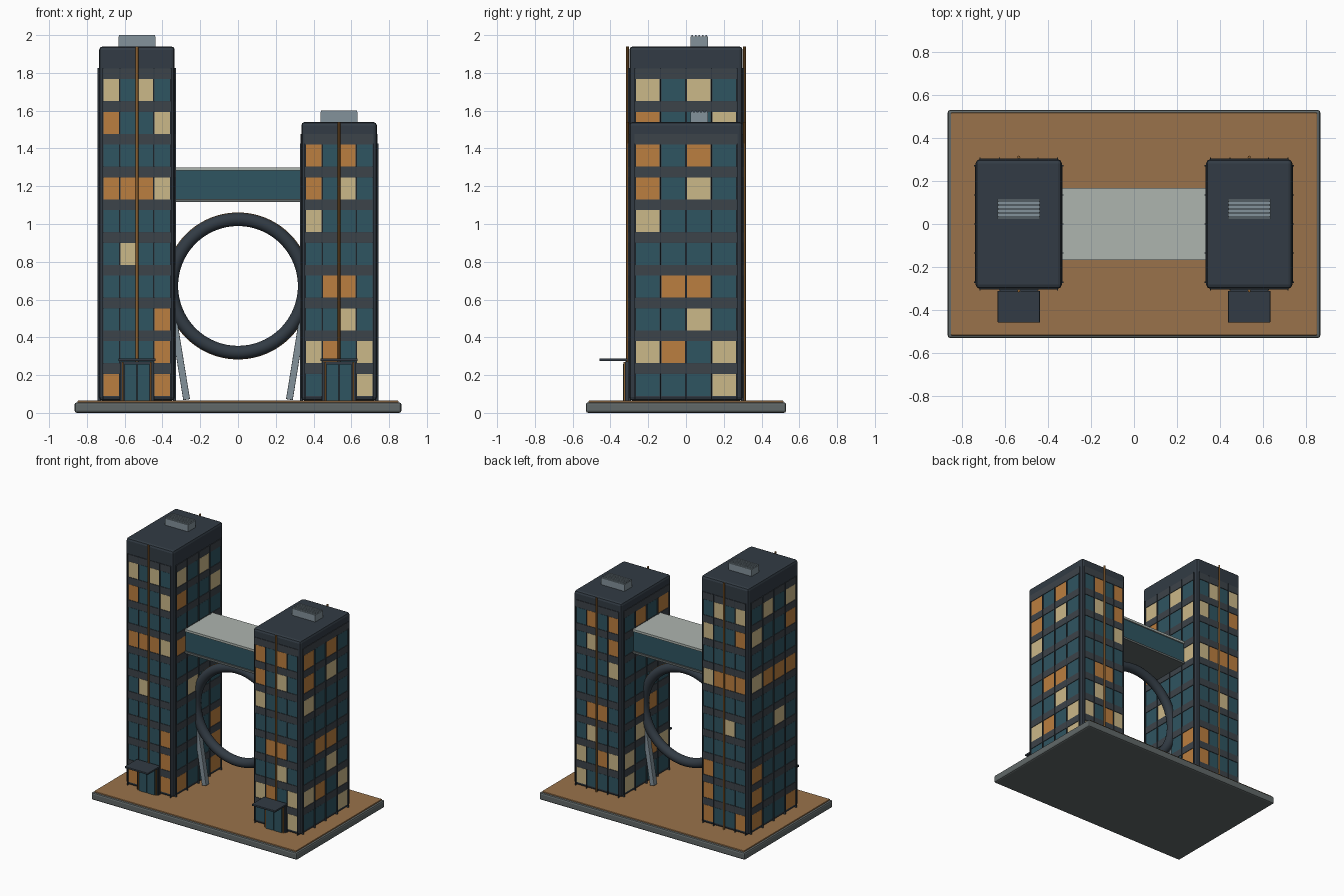
import bpy, bmesh, math
from mathutils import Matrix, Vector

if "Cube" in bpy.data.objects:
    bpy.data.objects.remove(bpy.data.objects["Cube"])

def mat(name, *c):
    m = bpy.data.materials.new(name)
    m.diffuse_color = (*c, 1)
    m.use_nodes = True
    m.node_tree.nodes["Principled BSDF"].inputs["Base Color"].default_value = m.diffuse_color
    return m

DARK = mat("dark_cladding", .032, .044, .058)
BAND = mat("spandrel_grey", .046, .057, .068)
TEAL = mat("teal_glass", .028, .09, .12)
ORANGE = mat("orange_window", .5, .21, .05)
CREAM = mat("cream_window", .6, .48, .25)
BRONZE = mat("bronze", .27, .12, .03)
STEEL = mat("steel", .23, .29, .33)
PAVING = mat("paving", .32, .17, .07)
STONE = mat("stone", .12, .14, .14)
PALE = mat("pale_roof", .42, .46, .43)

def boxes(name, spans, material, bevel=0):
    """One object from a list of (x0, x1, y0, y1, z0, z1) boxes."""
    bm = bmesh.new()
    for x0, x1, y0, y1, z0, z1 in spans:
        m = Matrix.Translation(((x0+x1)/2, (y0+y1)/2, (z0+z1)/2)) @ \
            Matrix.Diagonal((abs(x1-x0), abs(y1-y0), abs(z1-z0), 1))
        bmesh.ops.create_cube(bm, size=1, matrix=m)
    me = bpy.data.meshes.new(name)
    bm.to_mesh(me)
    bm.free()
    ob = bpy.data.objects.new(name, me)
    bpy.context.collection.objects.link(ob)
    me.materials.append(material)
    if bevel:
        b = ob.modifiers.new("bevel", 'BEVEL')
        b.width, b.segments = bevel, 2
    return ob

def ring(name, major, minor, material):
    bpy.ops.mesh.primitive_torus_add(major_segments=96, minor_segments=20, major_radius=major,
        minor_radius=minor, location=(0, 0, .672), rotation=(math.pi/2, 0, 0))
    ob = bpy.context.object
    ob.name = name
    ob.data.materials.append(material)
    bpy.ops.object.shade_smooth()

HX, HY, Z0, FLOOR, FIRST = .2, .3, .065, .1734, .148

def tower(side, cx, rows, top):
    """rows: window colours from the ground up, four letters each."""
    def on_faces(u, half, z0, z1, d):
        # same piece on all four faces; u and half are fractions of the face width
        out = []
        for s in (-1, 1):
            a, b = sorted((s*(HY-.01), s*(HY+d)))
            out.append((cx+(u-half)*HX, cx+(u+half)*HX, a, b, z0, z1))
            a, b = sorted((s*(HX-.01), s*(HX+d)))
            out.append((cx+a, cx+b, (u-half)*HY, (u+half)*HY, z0, z1))
        return out

    boxes(side + "_tower_body", [(cx-HX, cx+HX, -HY, HY, Z0, top)], DARK, .018)
    # windows grouped by colour, spandrels between floors
    glass = {'t': [], 'o': [], 'c': []}
    bands = []
    for r, row in enumerate(rows):
        z = FIRST + r*FLOOR
        for c, key in enumerate(row):
            glass[key] += on_faces((c-1.5)*.45, .205, z-.058, z+.058, .002)
        bands += on_faces(0, .91, z+.06, z+.114, .004)
    for key, label, m in (('t', "teal", TEAL), ('o', "orange", ORANGE), ('c', "cream", CREAM)):
        boxes(f"{side}_{label}_windows", glass[key], m)
    boxes(side + "_spandrels", bands, BAND)
    # mullions
    mull = []
    for i in range(5):
        for x0, x1, y0, y1, a, b in on_faces((i-2)*.45, .01, Z0, top-.115, .008):
            if x1-x0 < y1-y0:
                x0, x1 = (x0+x1)/2-(x1-x0)/2, (x0+x1)/2+(x1-x0)/2
            mull.append((x0, x1, y0, y1, a, b))
    boxes(side + "_mullions", mull, DARK)
    # bronze rods front and back
    for s, face in ((-1, "front"), (1, "back")):
        bpy.ops.mesh.primitive_cylinder_add(vertices=12, radius=.007, depth=top-Z0,
                                            location=(cx, s*(HY+.01), (top+Z0)/2))
        rod = bpy.context.object
        rod.name = f"{side}_{face}_bronze_rod"
        rod.data.materials.append(BRONZE)
        bpy.ops.object.shade_smooth_by_angle()
    # roof vent with slats
    boxes(side + "_roof_vent", [(cx-.098, cx+.098, .024, .116, top-.01, top+.052)], STEEL)
    boxes(side + "_vent_slats", [(cx-.096, cx+.096, y-.004, y+.004, top+.05, top+.06)
                                 for y in (.034+.018*i for i in range(5))], STEEL)
    # entrance
    boxes(side + "_door_frame", [(cx-.088, cx+.088, -.322, -.295, Z0, .272)], DARK)
    boxes(side + "_door_leaves", [(cx-.066, cx-.003, -.334, -.31, Z0, .26),
                                  (cx+.003, cx+.066, -.334, -.31, Z0, .26)], TEAL)
    boxes(side + "_door_trim", [(cx+s*.074-.004, cx+s*.074+.004, -.33, -.31, Z0, .27)
                                for s in (-1, 1)], BRONZE)
    boxes(side + "_canopy", [(cx-.098, cx+.098, -.458, -.31, .274, .288)], DARK, .003)

# base
boxes("base", [(-.865, .865, -.53, .53, 0, .056)], STONE, .012)
boxes("paving", [(-.85, .85, -.517, .517, .05, .065)], PAVING, .004)

ROWS_TALL = "otto ttto ttto tttt tctt tttt oooc tttt ottc ctct".split()
ROWS_SHORT = "tttc cotc ttct toot tttt cttt otct otot".split()
tower("left", -.535, ROWS_TALL, 1.94)
tower("right", .535, ROWS_SHORT, 1.54)

# sky bridge
boxes("bridge_glass", [(-.34, .34, -.158, .158, 1.125, 1.29)], TEAL)
boxes("bridge_roof", [(-.34, .34, -.167, .167, 1.283, 1.3)], PALE)
boxes("bridge_floor", [(-.34, .34, -.167, .167, 1.117, 1.133)], STONE)

# ring with bronze outer trim
ring("ring", .352, .035, DARK)
ring("ring_trim", .382, .007, BRONZE)

# leaning struts
for s, side in ((-1, "left"), (1, "right")):
    a, b = Vector((s*.272, 0, .07)), Vector((s*.35, 0, .55))
    ob = boxes(side + "_strut", [(-.018, .018, -.02, .02, 0, (b-a).length)], STEEL, .003)
    ob.location = a
    ob.rotation_euler = (b-a).to_track_quat('Z', 'Y').to_euler()
    ob.rotation_euler = (0, math.atan2(b.x-a.x, b.z-a.z), 0)
